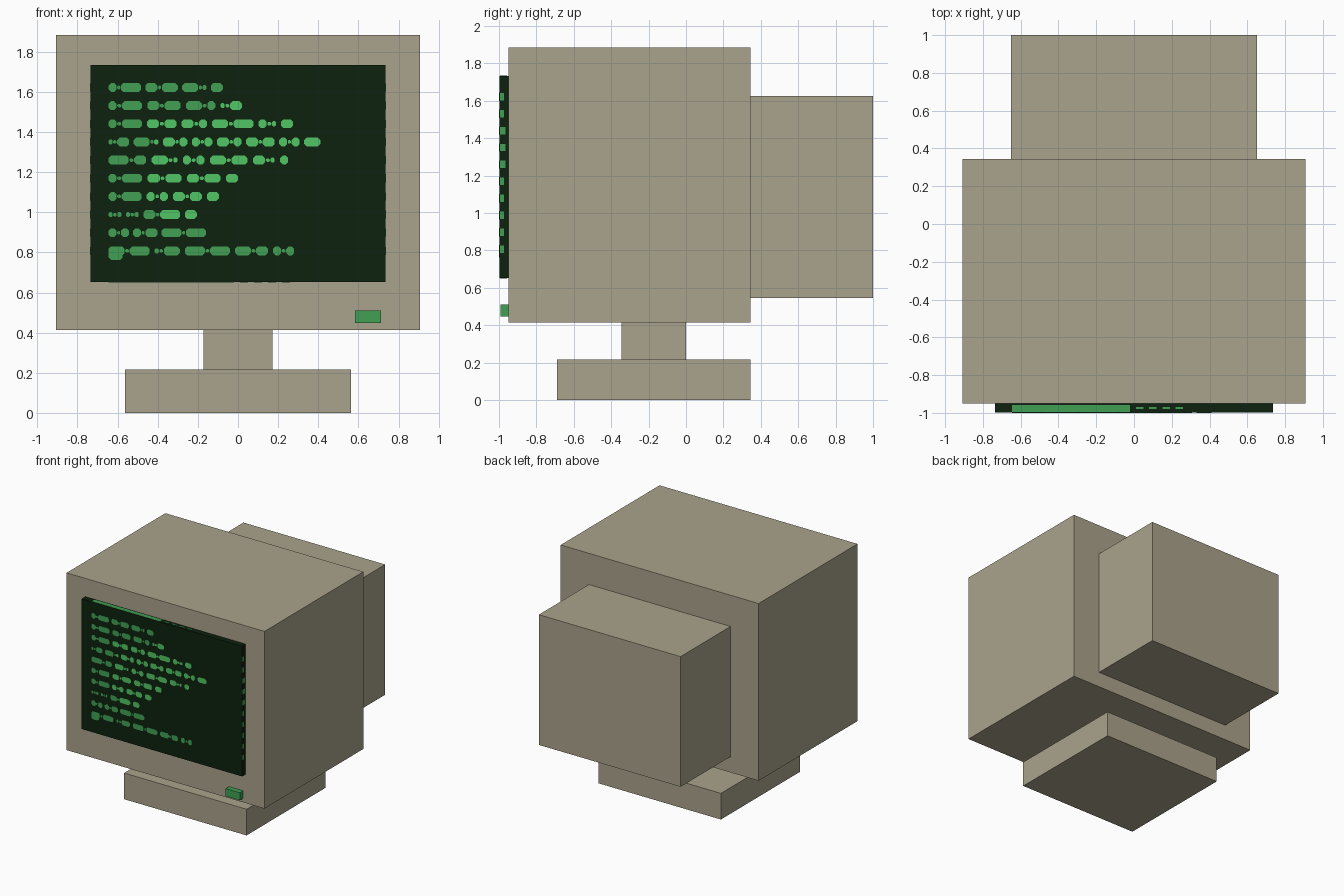
import bpy, bmesh

if "Cube" in bpy.data.objects:
    bpy.data.objects.remove(bpy.data.objects["Cube"])


def material(name, rgb):
    m = bpy.data.materials.new(name)
    m.diffuse_color = (*rgb, 1)
    m.use_nodes = True
    m.node_tree.nodes["Principled BSDF"].inputs["Base Color"].default_value = m.diffuse_color
    return m


BEIGE = material("beige plastic", (0.402, 0.366, 0.262))
DARK = material("dark screen green", (0.004, 0.0152, 0.0044))
GREEN = material("phosphor green", (0.053, 0.352, 0.087))
BRIGHT = material("bright phosphor green", (0.08, 0.56, 0.125))


def finish(bm, name, *mats):
    bmesh.ops.recalc_face_normals(bm, faces=bm.faces)
    mesh = bpy.data.meshes.new(name)
    bm.to_mesh(mesh)
    bm.free()
    for m in mats:
        mesh.materials.append(m)
    ob = bpy.data.objects.new(name, mesh)
    bpy.context.collection.objects.link(ob)
    return ob


def add_box(bm, x, y, z):
    vs = bmesh.ops.create_cube(bm, size=1)["verts"]
    for v in vs:
        v.co = [lo + (c + 0.5) * (hi - lo) for c, (lo, hi) in zip(v.co, (x, y, z))]


def box(name, mat, x, y, z):
    bm = bmesh.new()
    add_box(bm, x, y, z)
    return finish(bm, name, mat)


# Housing, rear tube cover and stand
box("cabinet", BEIGE, (-0.908, 0.908), (-0.95, 0.345), (0.414, 1.884))
box("rear_cover", BEIGE, (-0.65, 0.65), (0.345, 1.0), (0.545, 1.625))
box("neck", BEIGE, (-0.173, 0.173), (-0.345, 0.0), (0.217, 0.414))
box("base", BEIGE, (-0.562, 0.562), (-0.69, 0.345), (0.0, 0.217))

# Raised screen slab and power button
box("screen", DARK, (-0.735, 0.735), (-0.998, -0.95), (0.653, 1.733))
box("power_button", GREEN, (0.582, 0.713), (-0.993, -0.95), (0.447, 0.51))

# Glowing dashes: right end of each row, then dash lengths in steps of 0.022
rows = [(-0.075, "2534413"), (0.02, "25344213"), (0.275, "25333245213"),
        (0.41, "134132223233224"), (0.25, "53412244312"), (0.0, "2534343"),
        (-0.095, "2522333"), (-0.205, "1111353"), (-0.16, "222355"),
        (0.28, "4514554322")]
LEFT = -0.645


def add_dash(bm, x0, x1, z, h, mat):
    # flat plate with clipped corners
    w = x1 - x0
    c = min(0.012, w * 0.3)
    outline = [(x0, z - h + c), (x0 + c, z - h), (x1 - c, z - h), (x1, z - h + c),
               (x1, z + h - c), (x1 - c, z + h), (x0 + c, z + h), (x0, z + h - c)]
    face = bm.faces.new([bm.verts.new((a, -0.998, b)) for a, b in outline])
    face.material_index = mat
    top = bmesh.ops.extrude_face_region(bm, geom=[face])["geom"]
    for g in top:
        if isinstance(g, bmesh.types.BMVert):
            g.co.y = -1.0
        elif isinstance(g, bmesh.types.BMFace):
            g.material_index = mat


bm = bmesh.new()
for i, (end, code) in enumerate(rows):
    z = 1.622 - i * 0.0905
    lengths = [int(d) * 0.02 for d in code]
    gap = (end - LEFT - sum(lengths)) / (len(lengths) - 1)
    x = LEFT
    for k, w in enumerate(lengths):
        bright = int(2 <= i <= 7 and x > -0.47 or i == 1 and x > -0.1)
        h = 0.013 if w < 0.03 else 0.022
        add_dash(bm, x, x + w, z, h, bright)
        # thin link towards the next dash
        if k + 1 < len(lengths) and k % 2 == 0 and gap > 0.012:
            add_dash(bm, x + w + 0.003, x + w + gap - 0.003, z, 0.009, bright)
        x += w + gap
# taller prompt block in the last row
add_dash(bm, LEFT, LEFT + 0.07, 0.793, 0.03, 0)
finish(bm, "screen_dashes", GREEN, BRIGHT)

# Glow marks wrapping on to the slab's thin edges
bm = bmesh.new()
for z in ((1.733, 1.735), (0.651, 0.653)):
    add_box(bm, (LEFT, -0.02), (-0.994, -0.957), z)
    for k in range(4):
        add_box(bm, (0.01 + k * 0.07, 0.05 + k * 0.07), (-0.98, -0.97), z)
for i in range(len(rows)):
    z = 1.622 - i * 0.0905
    for x in ((0.735, 0.737), (-0.737, -0.735)):
        add_box(bm, x, (-0.995, -0.972 + (0.008 if 2 <= i <= 4 else 0)),
                (z - 0.02, z + 0.02))
finish(bm, "screen_edge_marks", GREEN)
